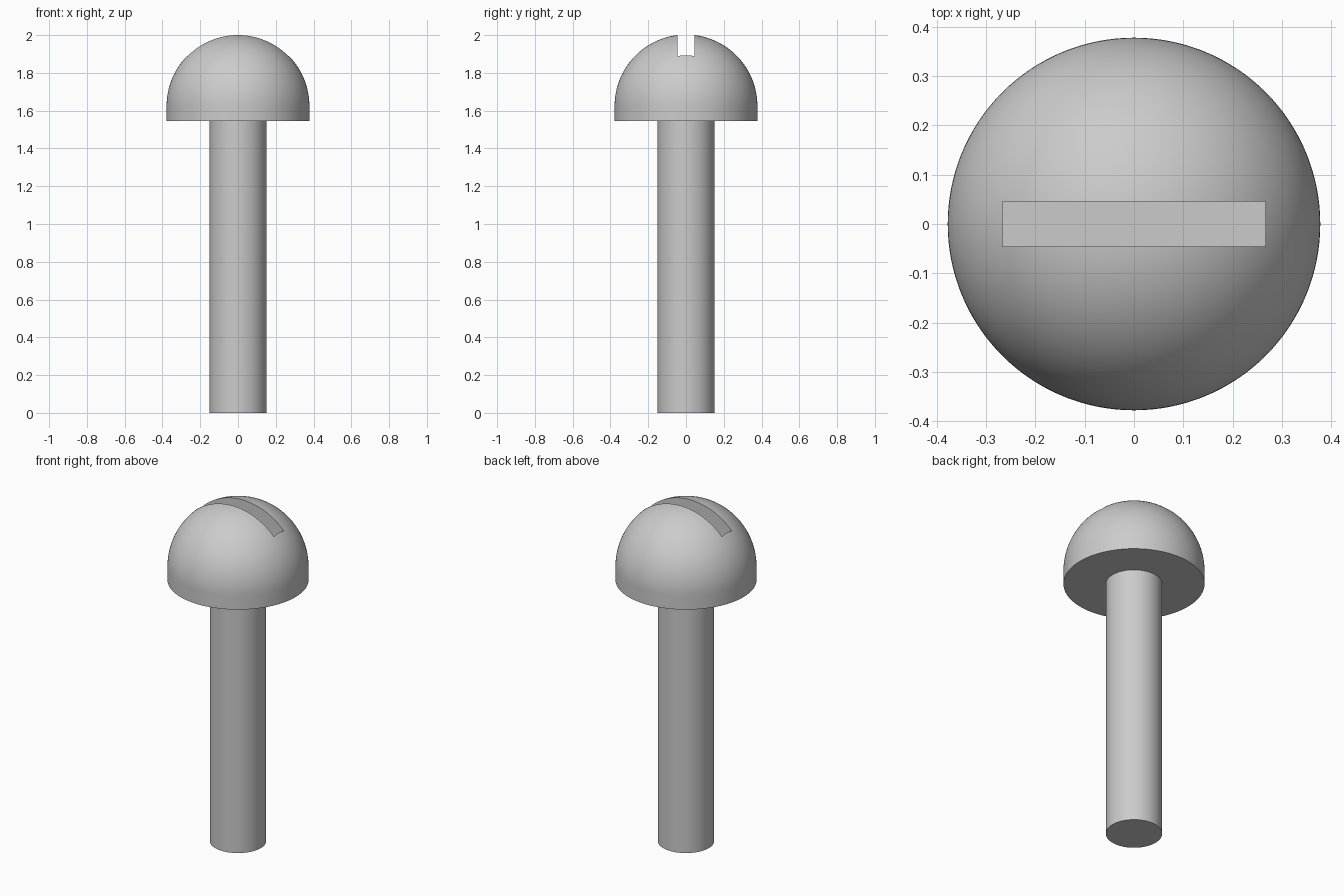
import bpy
import bmesh
from math import sin, cos, pi
from mathutils import Vector

if "Cube" in bpy.data.objects:
    bpy.data.objects.remove(bpy.data.objects["Cube"], do_unlink=True)

HEAD_R, SHANK_R = 0.378, 0.151
HEAD_BASE, DOME_Z = 1.545, 1.6248
SLOT_LENGTH, SLOT_WIDTH, SLOT_FLOOR = 0.533, 0.091, 1.76
SEGMENTS, DOME_STEPS = 128, 40

metal = bpy.data.materials.new("grey metal")
metal.use_nodes = True
grey = (0.6, 0.6, 0.6, 1)
metal.diffuse_color = grey
metal.node_tree.nodes["Principled BSDF"].inputs["Base Color"].default_value = grey


def add_object(name, bm):
    bmesh.ops.recalc_face_normals(bm, faces=bm.faces)
    mesh = bpy.data.meshes.new(name)
    bm.to_mesh(mesh)
    bm.free()
    mesh.materials.append(metal)
    obj = bpy.data.objects.new(name, mesh)
    bpy.context.collection.objects.link(obj)
    return obj


def lathe(name, profile):
    """Revolve (radius, height) points around the z axis."""
    bm = bmesh.new()
    verts = [bm.verts.new((r, 0, z)) for r, z in profile]
    edges = [bm.edges.new(pair) for pair in zip(verts, verts[1:])]
    bmesh.ops.spin(bm, geom=verts + edges, cent=(0, 0, 0), axis=(0, 0, 1),
                   angle=2 * pi, steps=SEGMENTS)
    bmesh.ops.remove_doubles(bm, verts=bm.verts, dist=0.00001)
    return add_object(name, bm)


def make_active(obj):
    bpy.ops.object.select_all(action='DESELECT')
    obj.select_set(True)
    bpy.context.view_layer.objects.active = obj


# Straight shank, its top end tucked just inside the head
shank = lathe("shank", [(0, 0), (SHANK_R, 0), (SHANK_R, HEAD_BASE + 0.02),
                        (0, HEAD_BASE + 0.02)])

# Domed head with a short straight rim
angles = [pi / 2 * i / DOME_STEPS for i in range(DOME_STEPS)]
dome = [(HEAD_R * cos(a), DOME_Z + HEAD_R * sin(a)) for a in angles]
head = lathe("head", [(0, HEAD_BASE), (HEAD_R, HEAD_BASE)] + dome
             + [(0, DOME_Z + HEAD_R)])

# Screwdriver slot, cut out of the dome
bm = bmesh.new()
bmesh.ops.create_cube(bm, size=1)
bmesh.ops.scale(bm, vec=(SLOT_LENGTH, SLOT_WIDTH, 0.5), verts=bm.verts)
bmesh.ops.translate(bm, vec=Vector((0, 0, SLOT_FLOOR + 0.25)), verts=bm.verts)
cutter = add_object("slot_cutter", bm)
cutter.hide_render = True

slot = head.modifiers.new("slot", 'BOOLEAN')
slot.operation = 'DIFFERENCE'
slot.solver = 'EXACT'
slot.object = cutter
make_active(head)
bpy.ops.object.modifier_apply(modifier=slot.name)
bpy.data.objects.remove(cutter, do_unlink=True)

# Smooth round surfaces with crisp edges
for part in (shank, head):
    make_active(part)
    bpy.ops.object.shade_smooth_by_angle(angle=pi / 6)
